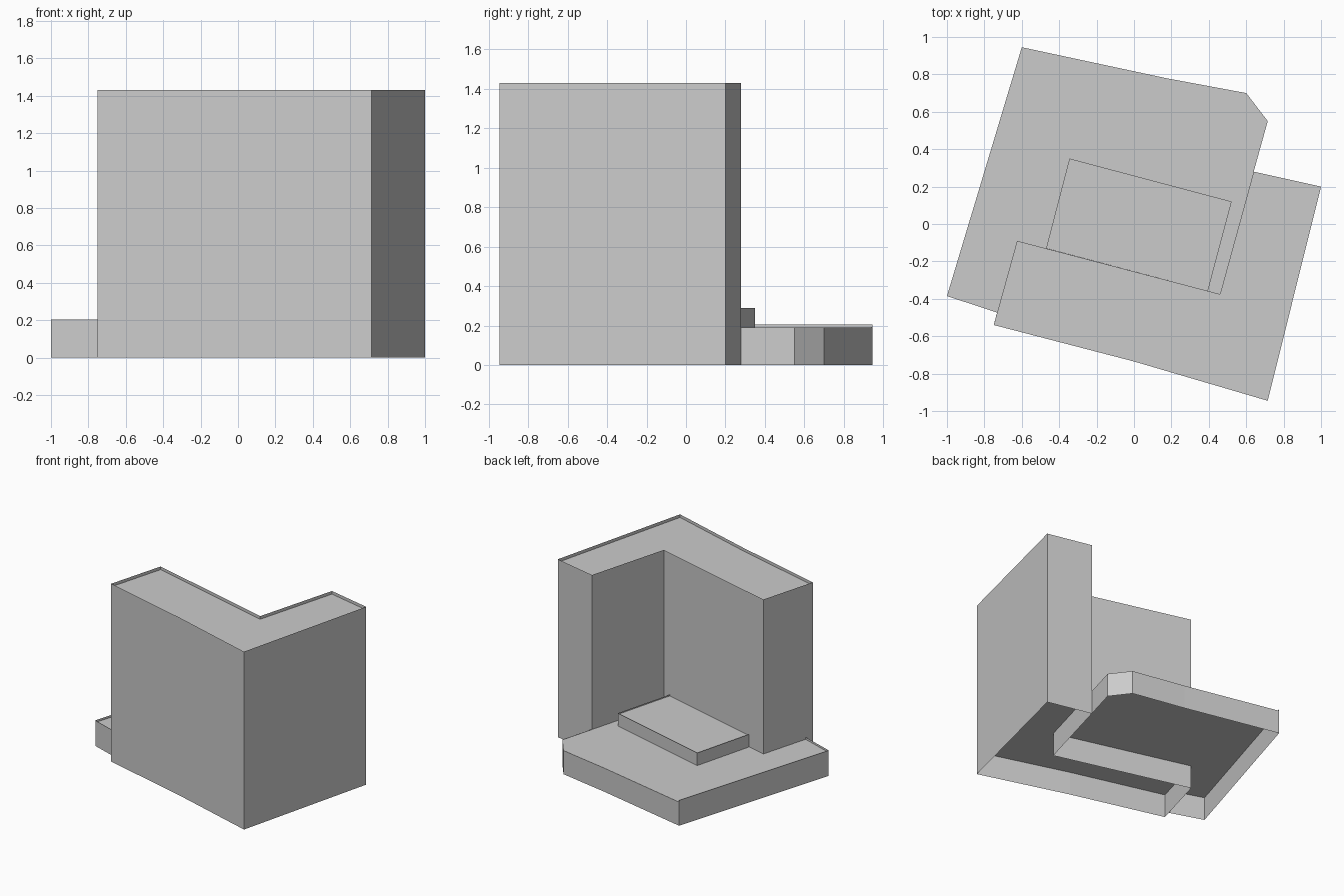
import bpy, bmesh

if "Cube" in bpy.data.objects:
    bpy.data.objects.remove(bpy.data.objects["Cube"])

grey = bpy.data.materials.new("plain_grey")
grey.diffuse_color = (0.6, 0.6, 0.6, 1)
grey.use_nodes = True
grey.node_tree.nodes["Principled BSDF"].inputs["Base Color"].default_value = grey.diffuse_color


def shell(name, outline, z0, z1, roof_z, skip=(), low=(), low_z=None):
    """Open-bottomed thin walls round a counter-clockwise outline plus a
    recessed roof. Edges in skip get no wall, edges in low stop at low_z."""
    bm = bmesh.new()
    n = len(outline)
    for i in range(n):
        if i in skip:
            continue
        a, b = outline[i], outline[(i + 1) % n]
        top = low_z if i in low else z1
        bm.faces.new([bm.verts.new(p) for p in (
            (*a, z0), (*b, z0), (*b, top), (*a, top))])
    bm.faces.new([bm.verts.new((x, y, roof_z)) for x, y in outline])
    bmesh.ops.remove_doubles(bm, verts=bm.verts, dist=0.0005)
    me = bpy.data.meshes.new(name)
    bm.to_mesh(me)
    bm.free()
    me.materials.append(grey)
    ob = bpy.data.objects.new(name, me)
    bpy.context.collection.objects.link(ob)
    return ob


# Outer wall line of the tall wing, shared with the podium footprint
tower_outer = [(-0.75, -0.54), (0.0, -0.735), (0.715, -0.945),
               (1.0, 0.2), (0.64, 0.28)]

# Tall L-shaped wing with a shallow parapet
shell("tall_wing", tower_outer + [(0.46, -0.375), (-0.625, -0.09)],
      0, 1.43, 1.405)

# Low podium: deck runs under the wing, walls only outside it
podium = tower_outer + [(0.715, 0.55), (0.6, 0.70), (0.17, 0.78),
                        (-0.6, 0.945), (-1.0, -0.385), (-0.732, -0.474)]
shell("podium", podium, 0, 0.205, 0.188,
      skip=(0, 1, 2, 3, 10), low=(4, 5, 6, 7), low_z=0.19)

# Raised block on the podium deck, against the wing
shell("roof_block", [(-0.47, -0.13), (0.395, -0.358),
                     (0.522, 0.12), (-0.345, 0.35)], 0.188, 0.29, 0.28)
